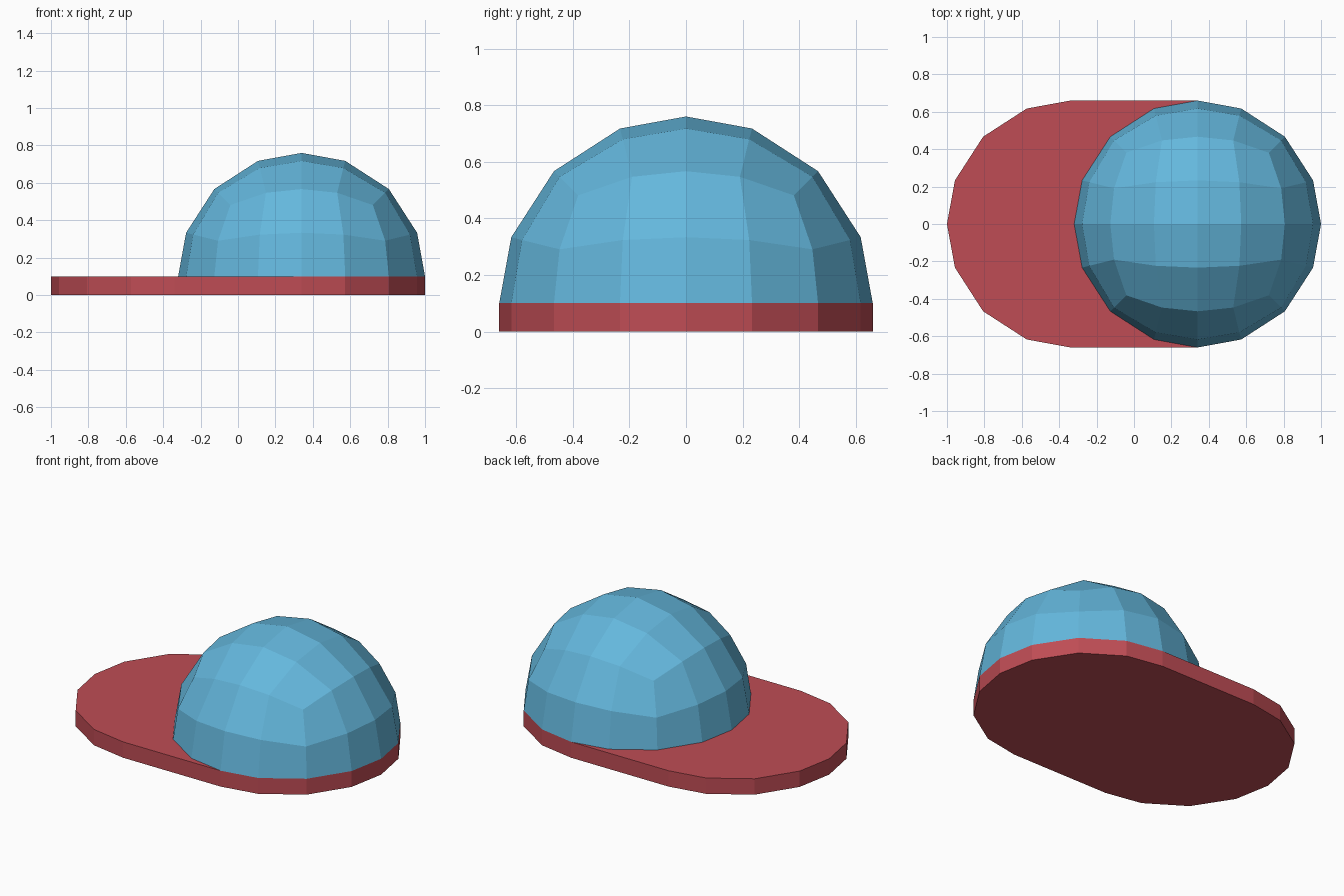
import bpy, bmesh
from math import sqrt

if "Cube" in bpy.data.objects:
    bpy.data.objects.remove(bpy.data.objects["Cube"])

R, OFF, T = 0.66, 0.34, 0.10   # dome radius, centre offset, plate thickness


def ball_point(x, y, z):
    """Map a point of the unit cube surface onto the unit sphere."""
    def f(a, b, c):
        return a * sqrt(max(0, 1 - b*b/2 - c*c/2 + b*b*c*c/3))
    return f(x, y, z), f(y, z, x), f(z, x, y)


def finish(name, bm, color):
    bmesh.ops.recalc_face_normals(bm, faces=bm.faces)
    mesh = bpy.data.meshes.new(name)
    bm.to_mesh(mesh)
    bm.free()
    mat = bpy.data.materials.new(name + "_color")
    mat.diffuse_color = color
    mat.use_nodes = True
    mat.node_tree.nodes["Principled BSDF"].inputs["Base Color"].default_value = mat.diffuse_color
    mesh.materials.append(mat)
    obj = bpy.data.objects.new(name, mesh)
    bpy.context.collection.objects.link(obj)
    return obj


# Dome: upper half of a cube-sphere with 4x4 faces per side
bm = bmesh.new()
bmesh.ops.create_cube(bm, size=2)
bmesh.ops.subdivide_edges(bm, edges=bm.edges[:], cuts=3, use_grid_fill=True)
bmesh.ops.delete(bm, geom=[v for v in bm.verts if v.co.z < -0.01], context='VERTS')
for v in bm.verts:
    x, y, z = ball_point(*v.co)
    v.co = (OFF + R * x, R * y, T + R * z)
finish("dome", bm, (0.127, 0.474, 0.72, 1))

# Plate: two 16-sided half rounds joined by straight sides
quarter = [ball_point(1, t, 0)[:2] for t in (0, 0.5, 1)]
quarter += [(y, x) for x, y in quarter[-2::-1]]
right = [(OFF + R * x, R * y) for x, y in quarter]
upper = right + [(-x, y) for x, y in right[::-1]]
outline = upper + [(x, -y) for x, y in upper[-2:0:-1]]
bm = bmesh.new()
face = bm.faces.new([bm.verts.new((x, y, 0)) for x, y in outline])
ext = bmesh.ops.extrude_face_region(bm, geom=[face], use_keep_orig=True)
for g in ext["geom"]:
    if isinstance(g, bmesh.types.BMVert):
        g.co.z = T
finish("base_plate", bm, (0.52, 0.073, 0.09, 1))
